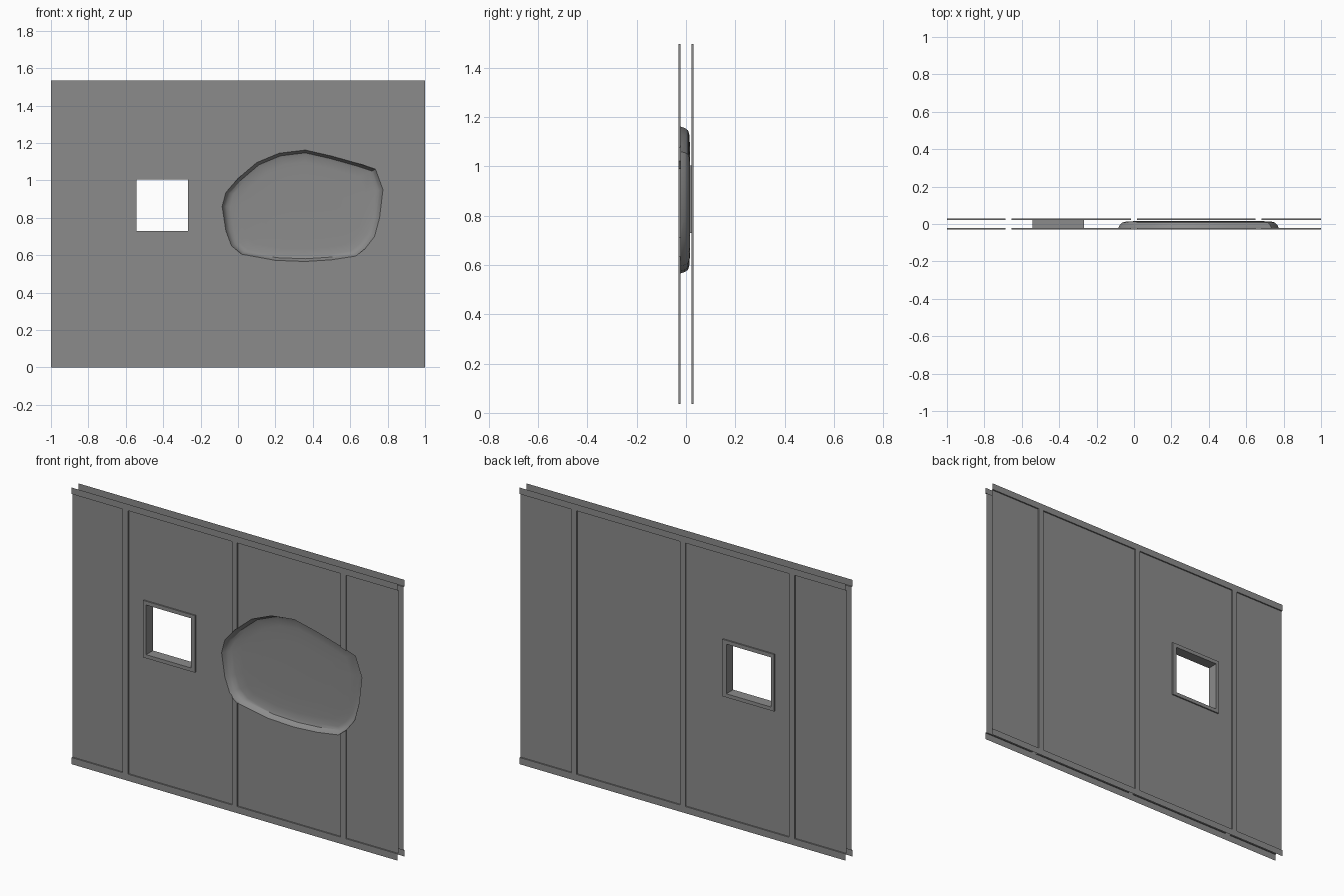
import bpy, bmesh
from mathutils import Vector

if "Cube" in bpy.data.objects:
    bpy.data.objects.remove(bpy.data.objects["Cube"], do_unlink=True)

TOP, OUTER, INNER = 1.533, 0.03, 0.0225
RAILS = [(0, 0.037), (1.497, TOP)]
BATTENS = [(-0.686, -0.654), (-0.017, 0.015), (0.65, 0.682)]
FRAME_X, FRAME_Z = (-0.56, -0.243), (0.709, 1.025)
HOLE_X, HOLE_Z = (-0.542, -0.268), (0.729, 1.004)

grey = bpy.data.materials.new("dull grey metal")
grey.use_nodes = True
colour = (0.26, 0.26, 0.26, 1)
grey.diffuse_color = colour
grey.node_tree.nodes["Principled BSDF"].inputs["Base Color"].default_value = colour


def make_object(name, bm):
    bmesh.ops.remove_doubles(bm, verts=bm.verts, dist=1e-5)
    bmesh.ops.recalc_face_normals(bm, faces=bm.faces)
    mesh = bpy.data.meshes.new(name)
    bm.to_mesh(mesh)
    bm.free()
    mesh.materials.append(grey)
    obj = bpy.data.objects.new(name, mesh)
    bpy.context.collection.objects.link(obj)
    return obj


def within(value, span):
    return span[0] < value < span[1]


def half_depth(x, z):
    """Half thickness of the wall: none in the window, more on raised trim."""
    if within(x, HOLE_X) and within(z, HOLE_Z) or abs(x) > 1 or not 0 < z < TOP:
        return 0
    trim = any(within(z, r) for r in RAILS) or any(within(x, b) for b in BATTENS)
    framed = within(x, FRAME_X) and within(z, FRAME_Z)
    return OUTER if trim or framed else INNER


# Wall: both skins, rails, battens and window frame from one cut grid
xs = sorted({-1, 1, *FRAME_X, *HOLE_X, *sum(BATTENS, ())})
zs = sorted({*sum(RAILS, ()), *FRAME_Z, *HOLE_Z})
xs, zs = [-2] + xs + [2], [-1] + zs + [2]
bm = bmesh.new()


def quad(*points):
    bm.faces.new([bm.verts.new(p) for p in points])


def step(a, b, d1, d2):
    """Side faces along the edge a-b where the depth changes."""
    if d1 == d2:
        return
    spans = [(-d1, d1)] if d2 == 0 else [(-d2, d2)] if d1 == 0 else [(d1, d2), (-d1, -d2)]
    for y1, y2 in spans:
        quad((a[0], y1, a[1]), (b[0], y1, b[1]), (b[0], y2, b[1]), (a[0], y2, a[1]))


def depth_at(i, j):
    return half_depth((xs[i] + xs[i + 1]) / 2, (zs[j] + zs[j + 1]) / 2)


for i in range(len(xs) - 1):
    for j in range(len(zs) - 1):
        d = depth_at(i, j)
        x1, x2, z1, z2 = xs[i], xs[i + 1], zs[j], zs[j + 1]
        if d:
            for y in (-d, d):
                quad((x1, y, z1), (x2, y, z1), (x2, y, z2), (x1, y, z2))
        if i + 2 < len(xs):
            step((x2, z1), (x2, z2), d, depth_at(i + 1, j))
        if j + 2 < len(zs):
            step((x1, z2), (x2, z2), d, depth_at(i, j + 1))
wall = make_object("wall_panel", bm)

# Dent: an uneven shallow bowl pressed into the front skin
outline = [(-0.085, 0.86), (-0.065, 0.935), (0, 1.01), (0.1, 1.095), (0.22, 1.145),
           (0.36, 1.162), (0.5, 1.13), (0.66, 1.085), (0.735, 1.06), (0.775, 0.95),
           (0.757, 0.8), (0.73, 0.7), (0.68, 0.635), (0.63, 0.595), (0.5, 0.575),
           (0.36, 0.566), (0.2, 0.572), (0.02, 0.605), (-0.035, 0.65), (-0.065, 0.73)]
centre = Vector((0.35, 0.86))
levels = [(-0.06, 1.0), (-0.0225, 1.0), (-0.005, 0.98), (0.008, 0.95),
          (0.013, 0.9), (0.0155, 0.78), (0.017, 0.5)]
bm = bmesh.new()
rings = []
for y, scale in levels:
    points = [centre + (Vector(p) - centre) * scale for p in outline]
    rings.append([bm.verts.new((p.x, y, p.y)) for p in points])
count = len(outline)
for lower, upper in zip(rings, rings[1:]):
    for k in range(count):
        n = (k + 1) % count
        bm.faces.new((lower[k], lower[n], upper[n], upper[k]))
bm.faces.new(rings[0])
bm.faces.new(rings[-1])
cutter = make_object("dent_cutter", bm)
cutter.hide_render = True

bpy.ops.object.select_all(action="DESELECT")
wall.select_set(True)
bpy.context.view_layer.objects.active = wall
cut = wall.modifiers.new("dent", "BOOLEAN")
cut.operation, cut.solver, cut.object = "DIFFERENCE", "EXACT", cutter
bpy.ops.object.modifier_apply(modifier=cut.name)
bpy.data.objects.remove(cutter, do_unlink=True)

# Open the outer rim so the two skins stay separate sheets
bm = bmesh.new()
bm.from_mesh(wall.data)


def on_rim(face):
    c, n = face.calc_center_median(), face.normal
    return (abs(n.x) > 0.9 and abs(c.x) > 0.999
            or abs(n.z) > 0.9 and (c.z < 0.001 or c.z > TOP - 0.001))


bmesh.ops.delete(bm, geom=[f for f in bm.faces if on_rim(f)], context="FACES")
bm.to_mesh(wall.data)
bm.free()
bpy.ops.object.shade_smooth_by_angle(angle=0.6)
